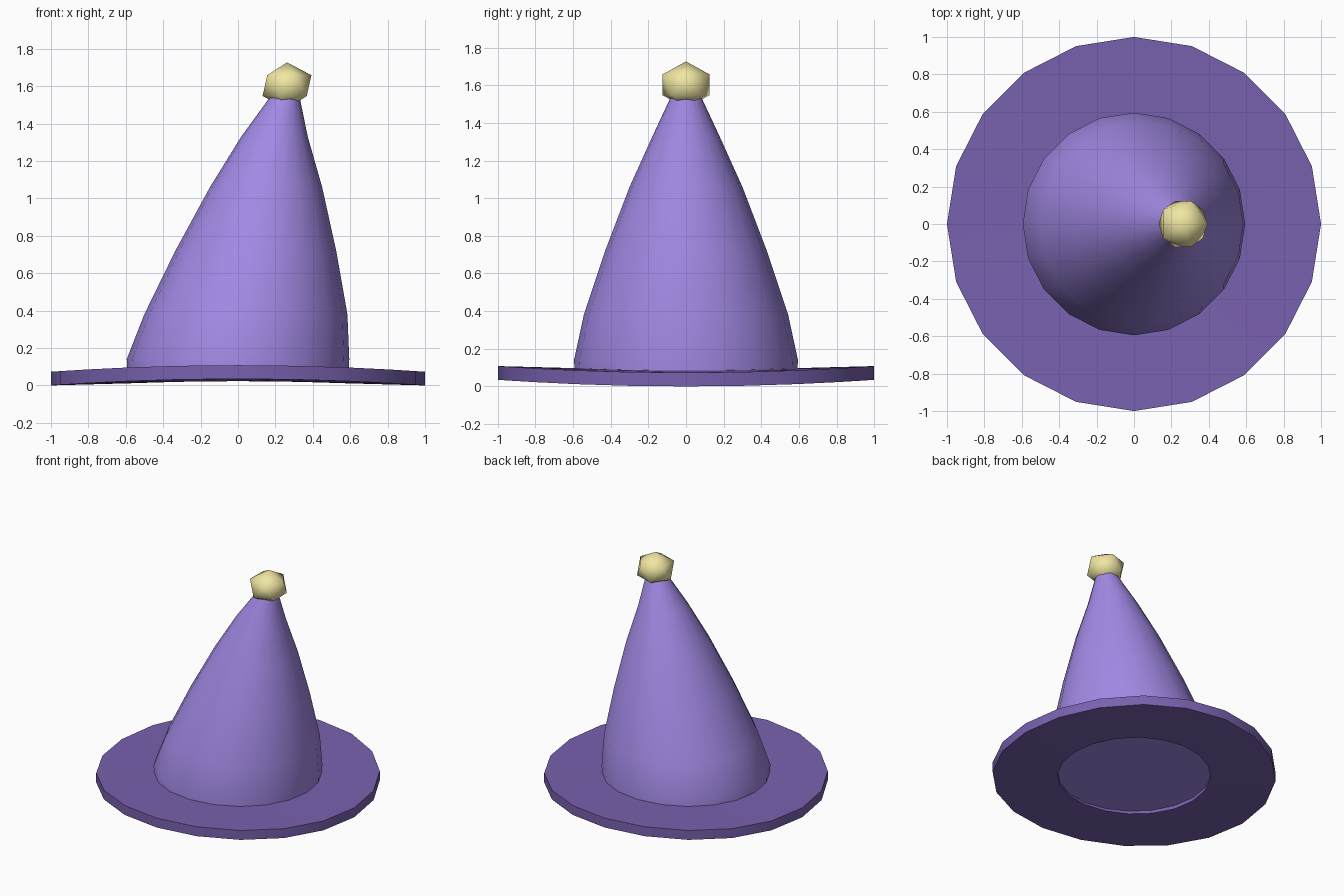
import bpy, bmesh, math

if "Cube" in bpy.data.objects:
    bpy.data.objects.remove(bpy.data.objects["Cube"])

N = 20


def material(name, rgb):
    m = bpy.data.materials.new(name)
    m.diffuse_color = (*rgb, 1)
    m.use_nodes = True
    m.node_tree.nodes["Principled BSDF"].inputs["Base Color"].default_value = m.diffuse_color
    return m


def ring(bm, cx, r, z, wave=0.0):
    # horizontal ring of vertices, optionally bent into a saddle
    out = []
    for i in range(N):
        a = 2 * math.pi * i / N
        out.append(bm.verts.new((cx + r * math.cos(a), r * math.sin(a),
                                 z - wave * math.cos(2 * a))))
    return out


def bridge(bm, a, b):
    for i in range(N):
        j = (i + 1) % N
        bm.faces.new((a[i], a[j], b[j], b[i]))


def finish(bm, name, mat):
    bmesh.ops.recalc_face_normals(bm, faces=bm.faces[:])
    me = bpy.data.meshes.new(name)
    bm.to_mesh(me)
    bm.free()
    ob = bpy.data.objects.new(name, me)
    bpy.context.collection.objects.link(ob)
    me.materials.append(mat)
    bpy.ops.object.select_all(action='DESELECT')
    ob.select_set(True)
    bpy.context.view_layer.objects.active = ob
    bpy.ops.object.shade_smooth_by_angle(angle=math.radians(50))
    return ob


# Brim: wavy flat ring with a hole under the crown
T, W = 0.073, 0.0175
bm = bmesh.new()
loops = [ring(bm, 0, r, W + z, W * r * r)
         for r, z in ((0.54, 0), (1, 0), (1, T), (0.54, T))]
for k in range(4):
    bridge(bm, loops[k], loops[(k + 1) % 4])
finish(bm, "brim", material("dark_purple", (0.19, 0.12, 0.43)))

# Crown: tapered rings leaning to the right (centre x, radius, height)
profile = [(0.0, 0.59, 0.04), (0.0, 0.595, 0.14), (0.042, 0.543, 0.38),
           (0.095, 0.43, 0.72), (0.15, 0.30, 1.06), (0.195, 0.178, 1.33),
           (0.25, 0.08, 1.54)]
bm = bmesh.new()
loops = [ring(bm, *p) for p in profile]
for a, b in zip(loops, loops[1:]):
    bridge(bm, a, b)
bm.faces.new(loops[0])
bm.faces.new(loops[-1])
finish(bm, "crown", material("purple", (0.36, 0.25, 0.78)))

# Pompom: squashed low-poly ball on the tip
bm = bmesh.new()
bmesh.ops.create_icosphere(bm, subdivisions=1, radius=0.146)
bmesh.ops.scale(bm, vec=(1, 1, 0.85), verts=bm.verts)
bmesh.ops.translate(bm, vec=(0.262, 0, 1.603), verts=bm.verts)
pom = finish(bm, "pompom", material("pale_yellow", (0.87, 0.79, 0.36)))
bpy.ops.object.shade_smooth()
